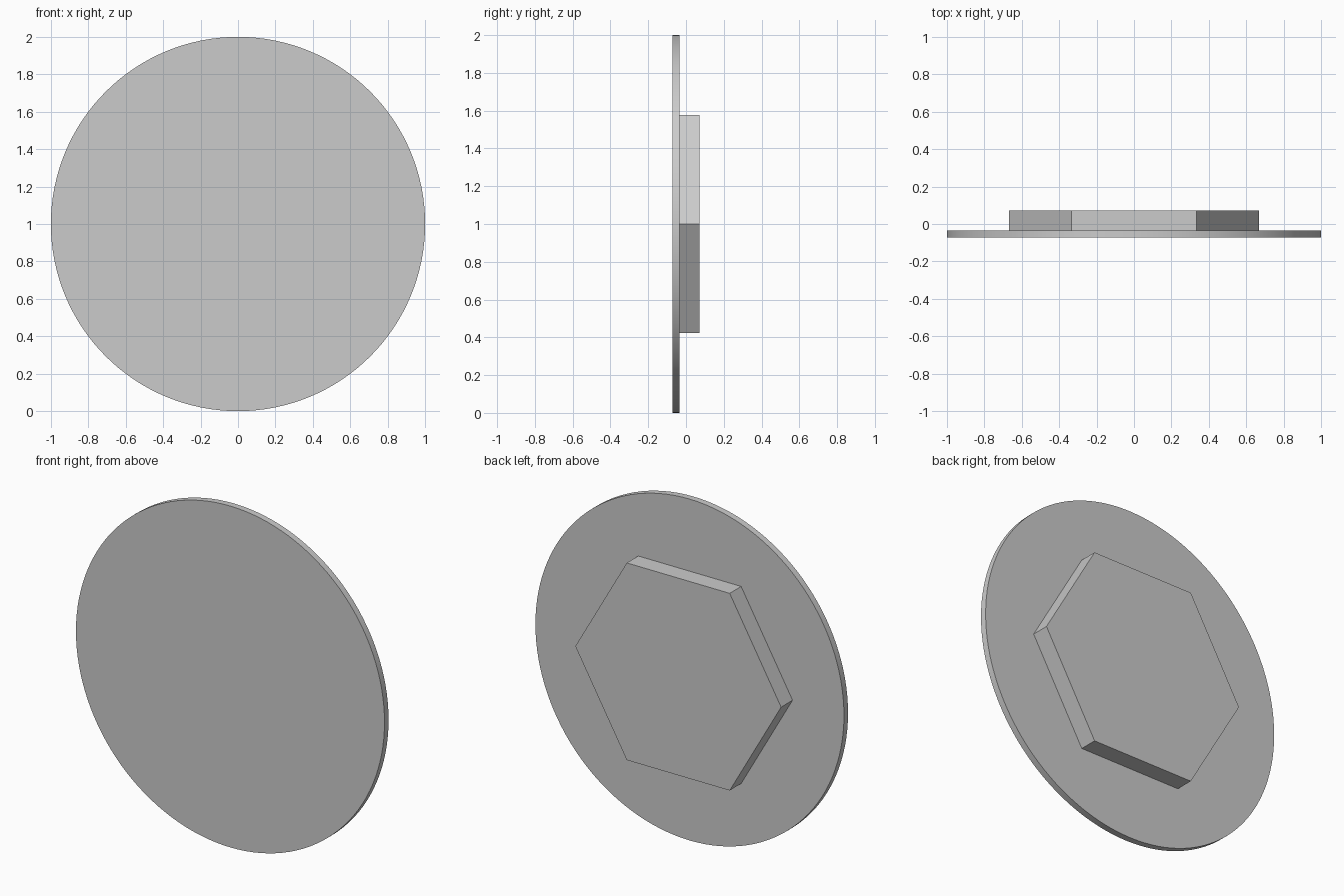
import bpy, bmesh, math

if "Cube" in bpy.data.objects:
    bpy.data.objects.remove(bpy.data.objects["Cube"], do_unlink=True)

FRONT, JOIN, BACK = -0.072, -0.034, 0.072

grey = bpy.data.materials.new("plain grey")
grey.use_nodes = True
colour = (0.6, 0.6, 0.6, 1)
grey.diffuse_color = colour
grey.node_tree.nodes["Principled BSDF"].inputs["Base Color"].default_value = colour


def prism(name, sides, radius, y_front, y_back):
    """Regular prism along y, with a corner on +x, centred at z = 1."""
    bm = bmesh.new()
    ring = []
    for i in range(sides):
        a = math.tau * i / sides
        ring.append(bm.verts.new((radius * math.cos(a), y_front,
                                  1 + radius * math.sin(a))))
    face = bm.faces.new(ring)
    result = bmesh.ops.extrude_face_region(bm, geom=[face], use_keep_orig=True)
    moved = [g for g in result["geom"] if isinstance(g, bmesh.types.BMVert)]
    bmesh.ops.translate(bm, verts=moved, vec=(0, y_back - y_front, 0))
    bmesh.ops.recalc_face_normals(bm, faces=bm.faces)
    mesh = bpy.data.meshes.new(name)
    bm.to_mesh(mesh)
    bm.free()
    mesh.materials.append(grey)
    obj = bpy.data.objects.new(name, mesh)
    bpy.context.collection.objects.link(obj)
    return obj


# Thin round plate with a smooth rim
disc = prism("round_disc", 128, 1.0, FRONT, JOIN)
bpy.ops.object.select_all(action="DESELECT")
disc.select_set(True)
bpy.context.view_layer.objects.active = disc
bpy.ops.object.shade_smooth_by_angle(angle=math.radians(30))

# Flat-sided hexagonal boss on the back
prism("hexagonal_boss", 6, 0.667, JOIN, BACK)
